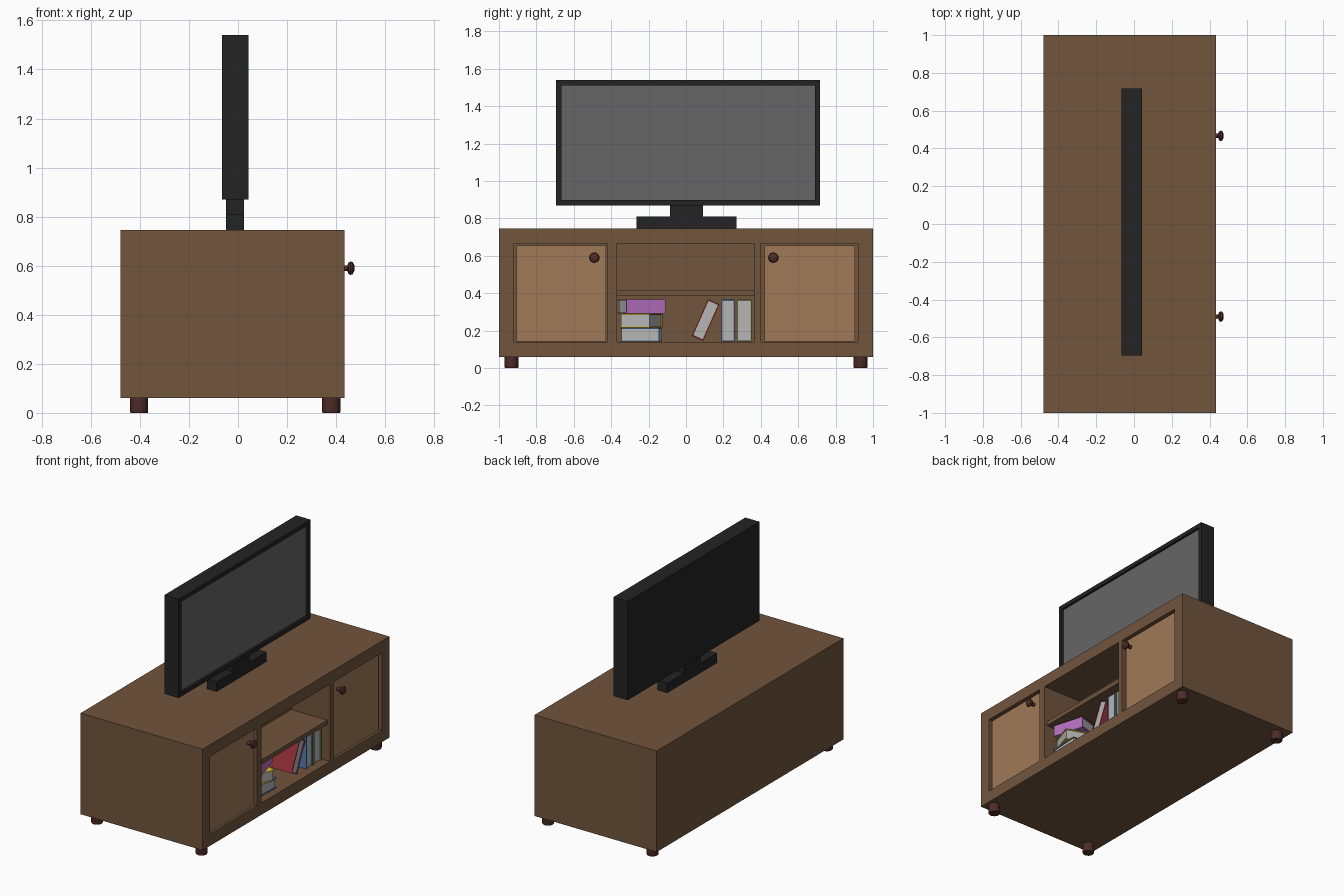
import bpy, bmesh, math
from mathutils import Matrix, Vector

if "Cube" in bpy.data.objects:
    bpy.data.objects.remove(bpy.data.objects["Cube"])


def material(name, rgb):
    # display colour (0-255) to linear
    m = bpy.data.materials.new(name)
    m.diffuse_color = [(c / 255) ** 2.2 for c in rgb] + [1]
    m.use_nodes = True
    m.node_tree.nodes["Principled BSDF"].inputs["Base Color"].default_value = m.diffuse_color
    return m


WOOD = material("wood", (112, 85, 63))
DOOR = material("door_wood", (158, 121, 89))
DARK = material("dark_wood", (80, 48, 44))
BLACK = material("black_plastic", (40, 40, 40))
SCREEN = material("screen_grey", (102, 102, 102))
PAPER = material("paper", (180, 180, 180))


def add_box(bm, lo, hi):
    size = Vector(hi) - Vector(lo)
    mid = (Vector(hi) + Vector(lo)) / 2
    bmesh.ops.create_cube(bm, size=1, matrix=Matrix.Translation(mid) @ Matrix.Diagonal((*size, 1)))


def finish(name, bm, *mats):
    bmesh.ops.recalc_face_normals(bm, faces=bm.faces)
    me = bpy.data.meshes.new(name)
    bm.to_mesh(me)
    bm.free()
    ob = bpy.data.objects.new(name, me)
    bpy.context.collection.objects.link(ob)
    for m in mats:
        me.materials.append(m)
    return ob


def box(name, lo, hi, mat):
    bm = bmesh.new()
    add_box(bm, lo, hi)
    return finish(name, bm, mat)


def lathe(name, profile, matrix, mat, steps=16):
    # profile is (radius, height) pairs turned around z
    bm = bmesh.new()
    vs = [bm.verts.new((r, 0, h)) for r, h in profile]
    es = [bm.edges.new(p) for p in zip(vs, vs[1:])]
    bmesh.ops.spin(bm, geom=vs + es, axis=(0, 0, 1), cent=(0, 0, 0),
                   angle=math.tau, steps=steps, use_duplicate=False)
    bmesh.ops.remove_doubles(bm, verts=bm.verts, dist=1e-4)
    ob = finish(name, bm, mat)
    ob.matrix_world = matrix
    bpy.ops.object.select_all(action='DESELECT')
    ob.select_set(True)
    bpy.context.view_layer.objects.active = ob
    bpy.ops.object.shade_smooth_by_angle(angle=math.radians(35))
    return ob


# cabinet body with two door compartments and an open middle
body = box("cabinet_body", (-0.48, -1, 0.06), (0.435, 1, 0.745), WOOD)
openings = [("left", -0.47, -0.92, -0.42, 0.14), ("right", -0.47, 0.40, 0.92, 0.14),
            ("middle", 0.145, -0.37, 0.365, 0.14)]
for side, x, y0, y1, z0 in openings:
    cut = box(side + "_opening_cutter", (x, y0, z0), (0.6, y1, 0.665), WOOD)
    cut.hide_render = True
    cut.hide_set(True)
    mod = body.modifiers.new(side + "_opening", 'BOOLEAN')
    mod.object = cut
    mod.operation = 'DIFFERENCE'
    mod.solver = 'EXACT'
box("shelf", (0.14, -0.372, 0.385), (0.415, 0.367, 0.415), WOOD)

# doors and knobs
for side, y0, y1, ky in [("left", -0.905, -0.427, -0.49), ("right", 0.42, 0.903, 0.467)]:
    box(side + "_door", (0.385, y0, 0.142), (0.42, y1, 0.654), DOOR)
    lathe(side + "_knob",
          [(0, 0), (0.013, 0), (0.011, 0.028), (0.023, 0.032), (0.028, 0.041), (0.024, 0.05),
           (0.012, 0.056), (0, 0.057)],
          Matrix.Translation((0.418, ky, 0.59)) @ Matrix.Rotation(math.pi / 2, 4, 'Y'), DARK)

# feet
for xn, x in (("back", -0.403), ("front", 0.38)):
    for yn, y in (("left", -0.933), ("right", 0.933)):
        lathe(f"{xn}_{yn}_foot", [(0, 0), (0.035, 0), (0.037, 0.005), (0.037, 0.065), (0, 0.065)],
              Matrix.Translation((x, y, 0)), DARK)

# television with recessed screen, neck and base
bm = bmesh.new()
add_box(bm, (-0.065, -0.695, 0.87), (0.042, 0.717, 1.54))
front = max(bm.faces, key=lambda f: f.calc_center_median().x)
bmesh.ops.inset_region(bm, faces=[front], thickness=0.04)
inner = bmesh.ops.extrude_face_region(bm, geom=[front])
verts = [g for g in inner["geom"] if isinstance(g, bmesh.types.BMVert)]
bmesh.ops.translate(bm, verts=verts, vec=(-0.015, 0, 0))
for g in inner["geom"]:
    if isinstance(g, bmesh.types.BMFace):
        g.material_index = 1
if front.is_valid:
    bmesh.ops.delete(bm, geom=[front], context='FACES')
finish("television", bm, BLACK, SCREEN)
box("television_neck", (-0.048, -0.085, 0.80), (0.025, 0.09, 0.88), BLACK)
box("television_base", (-0.048, -0.265, 0.745), (0.025, 0.27, 0.81), BLACK)


# books: spine towards -x, thickness along y, height along z
def book(name, rgb, d, t, h, loc, rot):
    c = 0.006
    m = Matrix.Translation(loc) @ rot
    cover = bmesh.new()
    add_box(cover, (-d / 2, -t / 2, -h / 2), (d / 2, -t / 2 + c, h / 2))
    add_box(cover, (-d / 2, t / 2 - c, -h / 2), (d / 2, t / 2, h / 2))
    add_box(cover, (-d / 2, -t / 2 + c, -h / 2), (-d / 2 + c, t / 2 - c, h / 2))
    finish(name + "_cover", cover, material(name + "_colour", rgb)).matrix_world = m
    e = 0.005
    box(name + "_pages", (-d / 2 + c, -t / 2 + c, -h / 2 + e), (d / 2 - e, t / 2 - c, h / 2 - e),
        PAPER).matrix_world = m


def lying(deg):
    return Matrix.Rotation(math.radians(deg), 4, 'Z') @ Matrix.Rotation(math.pi / 2, 4, 'X')


upright = Matrix.Identity(4)
book("blue_upright_book", (82, 125, 180), 0.2, 0.07, 0.225, (0.28, 0.225, 0.253), upright)
book("green_upright_book", (130, 160, 80), 0.2, 0.078, 0.225, (0.28, 0.311, 0.253), upright)
book("red_leaning_book", (145, 50, 58), 0.2, 0.066, 0.215, (0.28, 0.105, 0.2565),
     Matrix.Rotation(math.radians(-24), 4, 'X'))
book("blue_lying_book", (82, 125, 180), 0.18, 0.074, 0.21, (0.29, -0.24, 0.178), lying(-3))
book("yellow_lying_book", (215, 200, 50), 0.21, 0.074, 0.17, (0.28, -0.24, 0.253), lying(-18))
book("purple_lying_book", (180, 112, 190), 0.17, 0.076, 0.218, (0.285, -0.237, 0.329), lying(196))
